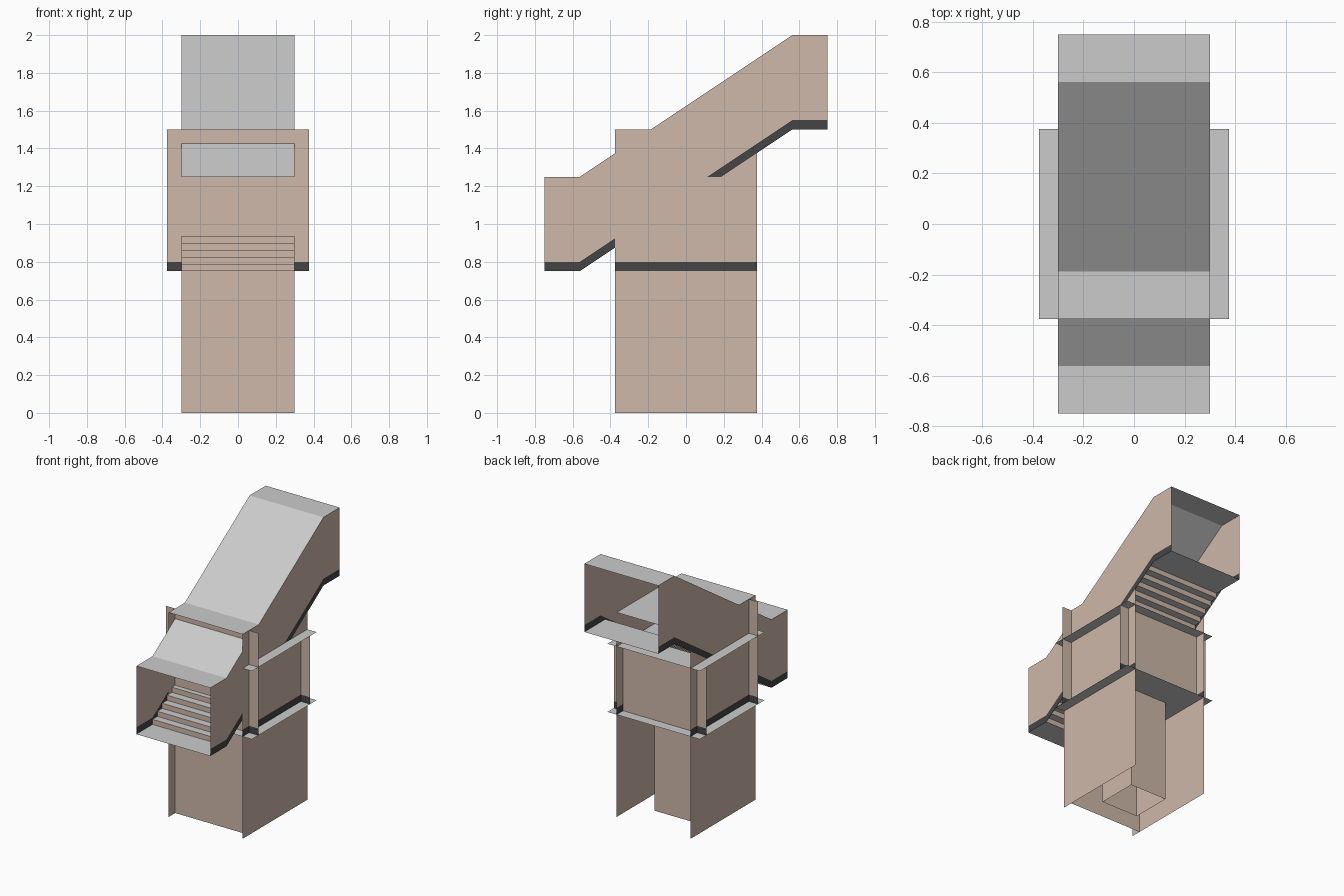
import bpy

if "Cube" in bpy.data.objects:
    bpy.data.objects.remove(bpy.data.objects["Cube"])


def material(name, rgb):
    m = bpy.data.materials.new(name)
    m.diffuse_color = (*rgb, 1)
    m.use_nodes = True
    m.node_tree.nodes["Principled BSDF"].inputs["Base Color"].default_value = m.diffuse_color
    return m


WALL = material("tan_wall", (0.62, 0.48, 0.40))
TRIM = material("dark_trim", (0.06, 0.06, 0.06))


def surface(name, polys, mat=None):
    """One mesh object from a list of polygons (lists of xyz points)."""
    verts = [p for poly in polys for p in poly]
    faces, i = [], 0
    for poly in polys:
        faces.append(list(range(i, i + len(poly))))
        i += len(poly)
    me = bpy.data.meshes.new(name)
    me.from_pydata(verts, [], faces)
    me.update()
    ob = bpy.data.objects.new(name, me)
    bpy.context.collection.objects.link(ob)
    if mat:
        me.materials.append(mat)
    return ob


def sides(name, profiles, mat, x=0.3):
    """Mirrored pair of flat side panels from (y, z) outlines."""
    polys = []
    for prof in profiles:
        polys.append([(x, y, z) for y, z in prof])
        polys.append([(-x, y, z) for y, z in reversed(prof)])
    return surface(name, polys, mat)


def rect(a0, a1, b0, b1):
    return [(a0, b0), (a1, b0), (a1, b1), (a0, b1)]


def cross(y, x0, x1, z0, z1):
    """Rectangle facing along y."""
    return [(x, y, z) for x, z in rect(x0, x1, z0, z1)]


def deck(name, z, x, y):
    return surface(name, [[(a, b, z) for a, b in rect(-x, x, -y, y)]])


def strip(path, x=0.3):
    """Quads swept across x along a (y, z) path."""
    return [[(-x, *p), (x, *p), (x, *q), (-x, *q)] for p, q in zip(path, path[1:])]


# Ground storey: two side fins, front wall, central shaft
sides("ground_side_wall", [rect(-0.375, 0.375, 0, 0.75)], WALL)
surface("ground_front_wall", [cross(-0.3, -0.3, 0.3, 0, 0.75)], WALL)
shaft = sides("central_shaft", [rect(-0.15, 0.15, 0, 0.75)], WALL, 0.15)
surface("central_shaft_ends",
        [cross(s * 0.15, -0.15, 0.15, 0, 0.75) for s in (-1, 1)], WALL)

# Floor plates
deck("lower_deck", 0.75, 0.375, 0.375)
deck("upper_deck", 1.25, 0.375, 0.375)
deck("room_ceiling", 1.5, 0.3, 0.375)

# Room and stair tunnel side walls, in one plane
outline = [(-0.75, 0.8), (-0.5625, 0.8), (-0.375, 0.925), (-0.375, 0.8),
           (0.375, 0.8), (0.375, 1.25), (0.1125, 1.25), (0.5625, 1.55),
           (0.75, 1.55), (0.75, 2), (0.5625, 2), (-0.1875, 1.5),
           (-0.375, 1.5), (-0.375, 1.375), (-0.5625, 1.25), (-0.75, 1.25)]
under_fin = [(0.1875, 1.25), (0.375, 1.25), (0.375, 1.375)]
sides("tunnel_side_wall", [outline, under_fin], WALL)

# Dark skirting along the tunnel and room sides
sides("side_skirting", [
    [(-0.75, 0.75), (-0.5625, 0.75), (-0.375, 0.875), (-0.375, 0.925),
     (-0.5625, 0.8), (-0.75, 0.8)],
    [(0.1125, 1.25), (0.1875, 1.25), (0.5625, 1.5), (0.75, 1.5),
     (0.75, 1.55), (0.5625, 1.55)],
    rect(-0.375, 0.375, 0.75, 0.8)], TRIM)

# Room front and back walls, extended sideways as corner fins
walls, skirts = [], []
for y, top in ((-0.3, 1.5), (0.3, 1.25)):
    walls.append(cross(y, -0.3, 0.3, 0.75, top))
    for s in (-1, 1):
        walls.append(cross(y, s * 0.3, s * 0.375, 0.8, top))
        skirts.append(cross(y, s * 0.3, s * 0.375, 0.75, 0.8))
surface("room_end_walls", walls, WALL)
surface("corner_skirting", skirts, TRIM)

# Sloping roof with level ends
surface("tunnel_roof", strip([(-0.75, 1.25), (-0.5625, 1.25), (0.5625, 2), (0.75, 2)]))

# Stairs: landings, treads and risers
N = 20
run, rise = 1.125 / N, 0.75 / N
treads = strip([(-0.75, 0.75), (-0.5625, 0.75)]) + strip([(0.5625, 1.5), (0.75, 1.5)])
risers = []
for i in range(N):
    y, z = -0.5625 + i * run, 0.75 + i * rise
    risers += strip([(y, z), (y, z + rise)])
    if i < N - 1:
        treads += strip([(y, z + rise), (y + run, z + rise)])
    else:
        treads += strip([(y, z + rise), (0.5625, z + rise)])
surface("stair_treads", treads)
surface("stair_risers", risers, WALL)
